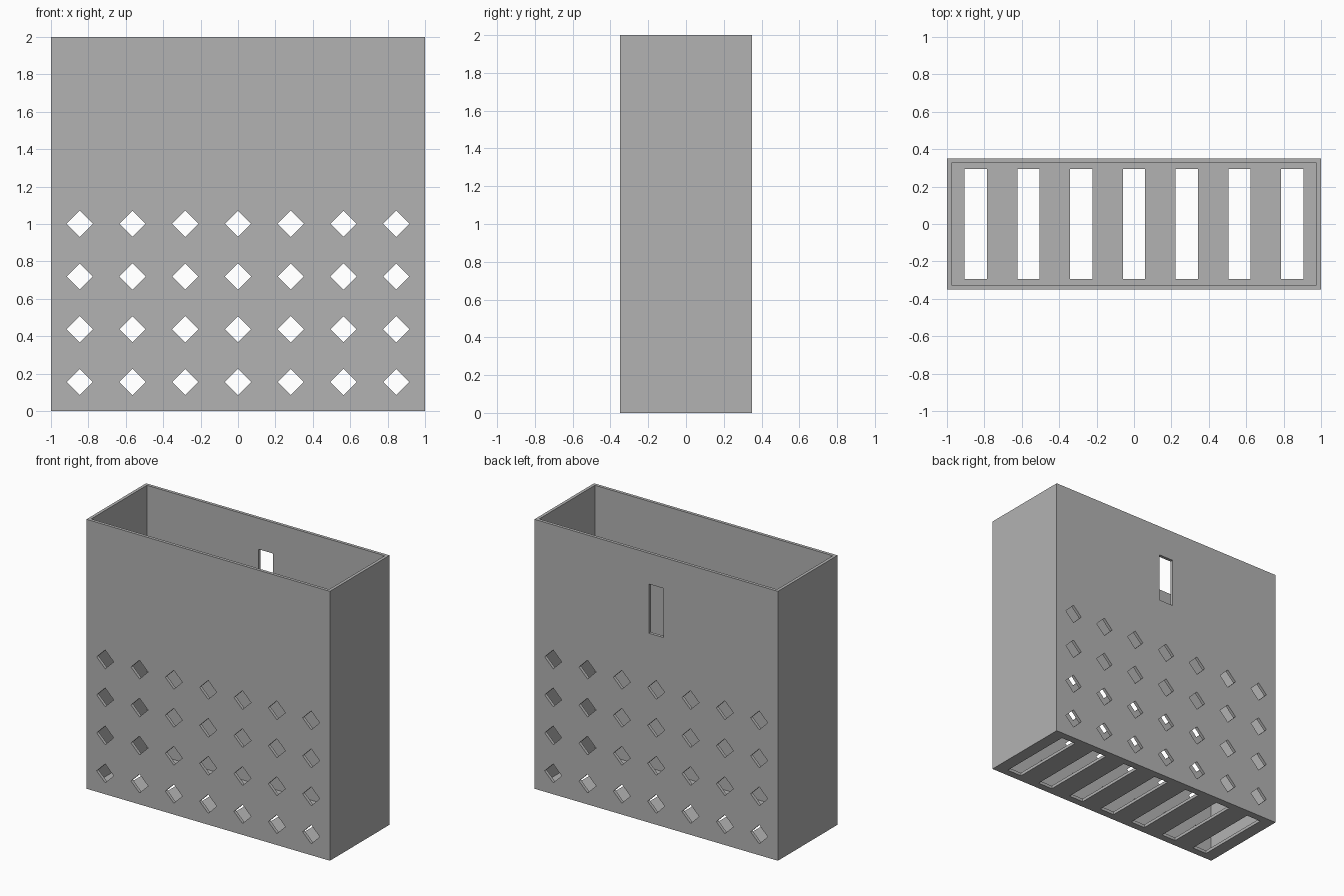
import bpy, bmesh
from math import radians
from mathutils import Matrix, Vector

if "Cube" in bpy.data.objects:
    bpy.data.objects.remove(bpy.data.objects["Cube"], do_unlink=True)

W, D, H = 2.0, 0.7, 2.0      # outer size
T = 0.023                    # wall and floor thickness
COLS, PITCH = 7, 0.282       # spacing of the openings
ROWS, ROW_Z = 4, 0.155
DIAMOND = 0.07               # half diagonal

grey = bpy.data.materials.new("plain grey")
grey.use_nodes = True
colour = (0.45, 0.45, 0.45, 1)
grey.diffuse_color = colour
grey.node_tree.nodes["Principled BSDF"].inputs["Base Color"].default_value = colour


def add_box(bm, centre, size, turn=0):
    """Add a box, turned about the y axis."""
    matrix = (Matrix.Translation(Vector(centre))
              @ Matrix.Rotation(radians(turn), 4, 'Y')
              @ Matrix.Diagonal((*size, 1)))
    bmesh.ops.create_cube(bm, size=1, matrix=matrix)


def make_object(name, bm):
    mesh = bpy.data.meshes.new(name)
    bm.to_mesh(mesh)
    bm.free()
    mesh.materials.append(grey)
    obj = bpy.data.objects.new(name, mesh)
    bpy.context.collection.objects.link(obj)
    return obj


# Bin body
bm = bmesh.new()
add_box(bm, (0, 0, H / 2), (W, D, H))
bin_body = make_object("bin_body", bm)

# Hollow interior, open at the top
bm = bmesh.new()
add_box(bm, (0, 0, H / 2 + T), (W - 2 * T, D - 2 * T, H))
cutters = [make_object("interior_cutter", bm)]

# Diamond vents through both broad walls, floor slots and the hanging slot
bm = bmesh.new()
side = DIAMOND * 2 ** 0.5
xs = [(i - (COLS - 1) / 2) * PITCH for i in range(COLS)]
for x in xs:
    add_box(bm, (x, 0, 0), (0.12, 0.59, 0.12))
    for row in range(ROWS):
        add_box(bm, (x, 0, ROW_Z + row * PITCH), (side, 2 * D, side), 45)
add_box(bm, (0, D / 2, 1.588), (0.12, 0.2, 0.365))
cutters.append(make_object("opening_cutter", bm))

# Cut the openings and bake the result
for cutter in cutters:
    cutter.hide_render = True
    cut = bin_body.modifiers.new(cutter.name, 'BOOLEAN')
    cut.operation = 'DIFFERENCE'
    cut.solver = 'EXACT'
    cut.object = cutter
graph = bpy.context.evaluated_depsgraph_get()
bin_body.data = bpy.data.meshes.new_from_object(bin_body.evaluated_get(graph))
bin_body.modifiers.clear()
for cutter in cutters:
    bpy.data.objects.remove(cutter, do_unlink=True)
